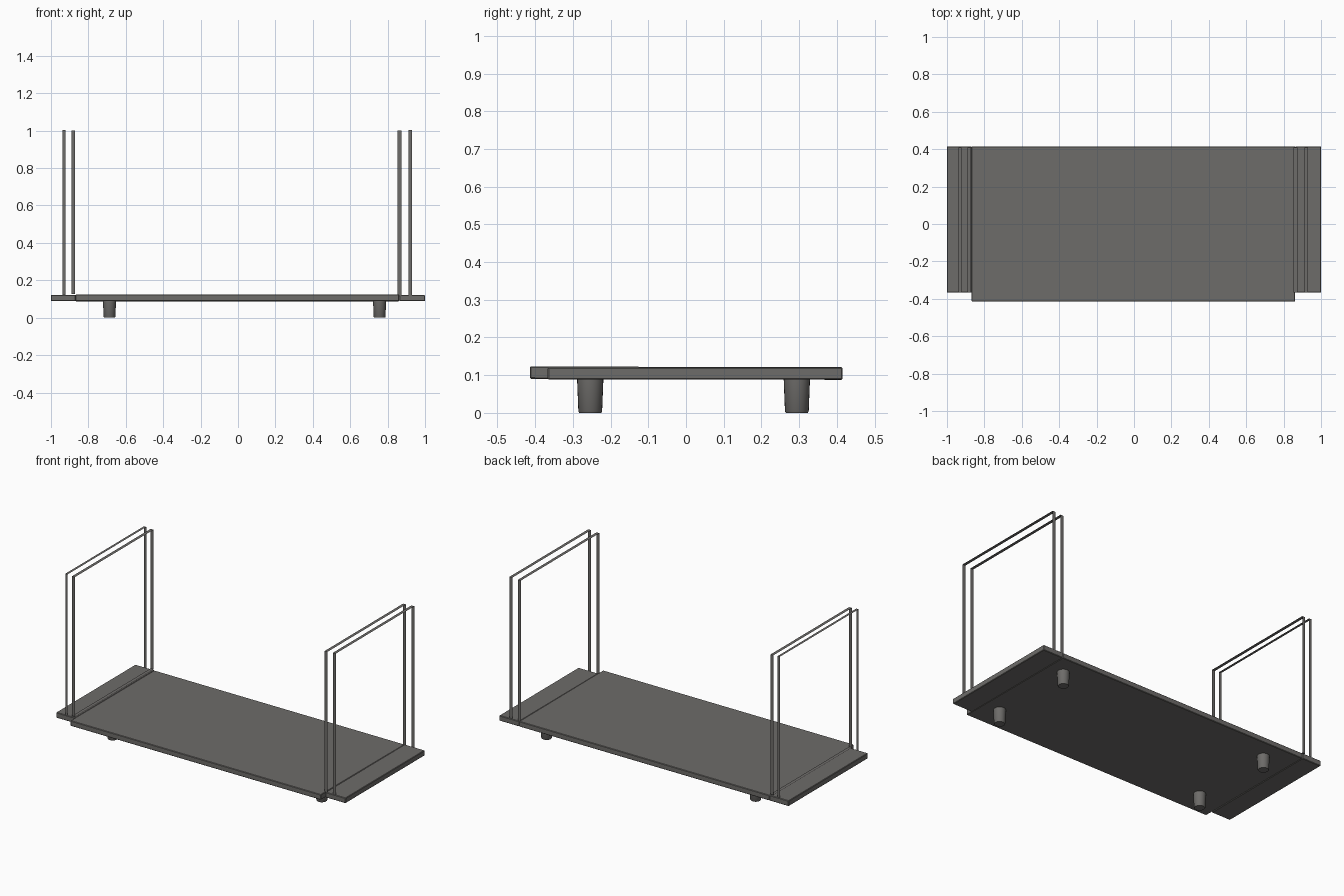
import bpy, bmesh, math

if "Cube" in bpy.data.objects:
    bpy.data.objects.remove(bpy.data.objects["Cube"])

grey = bpy.data.materials.new("warm dark grey")
grey.diffuse_color = (0.155, 0.15, 0.143, 1)
grey.use_nodes = True
grey.node_tree.nodes["Principled BSDF"].inputs["Base Color"].default_value = grey.diffuse_color


def finish(bm, name):
    me = bpy.data.meshes.new(name)
    bm.to_mesh(me)
    bm.free()
    me.materials.append(grey)
    ob = bpy.data.objects.new(name, me)
    bpy.context.collection.objects.link(ob)
    return ob


def board(name, x0, x1, y0, y1, z0, z1):
    bm = bmesh.new()
    bmesh.ops.create_cube(bm, size=1)
    for v in bm.verts:
        v.co.x = x0 if v.co.x < 0 else x1
        v.co.y = y0 if v.co.y < 0 else y1
        v.co.z = z0 if v.co.z < 0 else z1
    ob = finish(bm, name)
    mod = ob.modifiers.new("soft edges", 'BEVEL')
    mod.width = 0.003
    mod.segments = 1
    return ob


def band(name, x0, x1, z0, z1, y0=-0.365, y1=0.41):
    # Closed rectangular loop of flat strip, open towards the sides
    bm = bmesh.new()
    path = [(y0, z0), (y1, z0), (y1, z1), (y0, z1)]
    a = [bm.verts.new((x0, y, z)) for y, z in path]
    b = [bm.verts.new((x1, y, z)) for y, z in path]
    for i in range(4):
        j = (i + 1) % 4
        bm.faces.new((a[i], a[j], b[j], b[i]))
    bmesh.ops.recalc_face_normals(bm, faces=bm.faces)
    # Make sure the strip faces outwards
    bm.normal_update()
    if any(f.normal.z < -0.5 and f.calc_center_median().z > 0.5 for f in bm.faces):
        bmesh.ops.reverse_faces(bm, faces=bm.faces)
    return finish(bm, name)


def foot(name, x, y):
    bm = bmesh.new()
    # Tapered leg with a small rounded lower rim
    rings = [(0.029, 0.0), (0.0315, 0.004), (0.035, 0.092)]
    n = 24
    loops = [[bm.verts.new((x + r * math.cos(2 * math.pi * i / n),
                            y + r * math.sin(2 * math.pi * i / n), z))
              for i in range(n)] for r, z in rings]
    for lo, hi in zip(loops, loops[1:]):
        for i in range(n):
            j = (i + 1) % n
            bm.faces.new((lo[i], lo[j], hi[j], hi[i])).smooth = True
    bm.faces.new(loops[0][::-1])
    bm.faces.new(loops[-1])
    for e in bm.edges:
        if len(e.link_faces) == 2 and e.calc_face_angle() > 0.6:
            e.smooth = False
    return finish(bm, name)


# Deck: deeper middle board and two shorter end boards
deck = board("middle_board", -0.868, 0.862, -0.414, 0.415, 0.089, 0.122)
for v in deck.data.vertices:          # very slight slope towards the back
    v.co.z -= 0.003 * v.co.y
board("left_end_board", -1.0, -0.868, -0.367, 0.415, 0.088, 0.122)
board("right_end_board", 0.862, 1.0, -0.367, 0.415, 0.088, 0.121)

# Tall thin handle loops at both ends
band("left_outer_loop", -0.937, -0.921, 0.115, 1.004)
band("left_inner_loop", -0.891, -0.871, 0.128, 1.0)
band("right_inner_loop", 0.854, 0.874, 0.115, 1.0)
band("right_outer_loop", 0.911, 0.931, 0.115, 1.004)

# Four feet
for side, x in (("left", -0.687), ("right", 0.757)):
    for end, y in (("front", -0.254), ("back", 0.294)):
        foot(f"{side}_{end}_foot", x, y)
